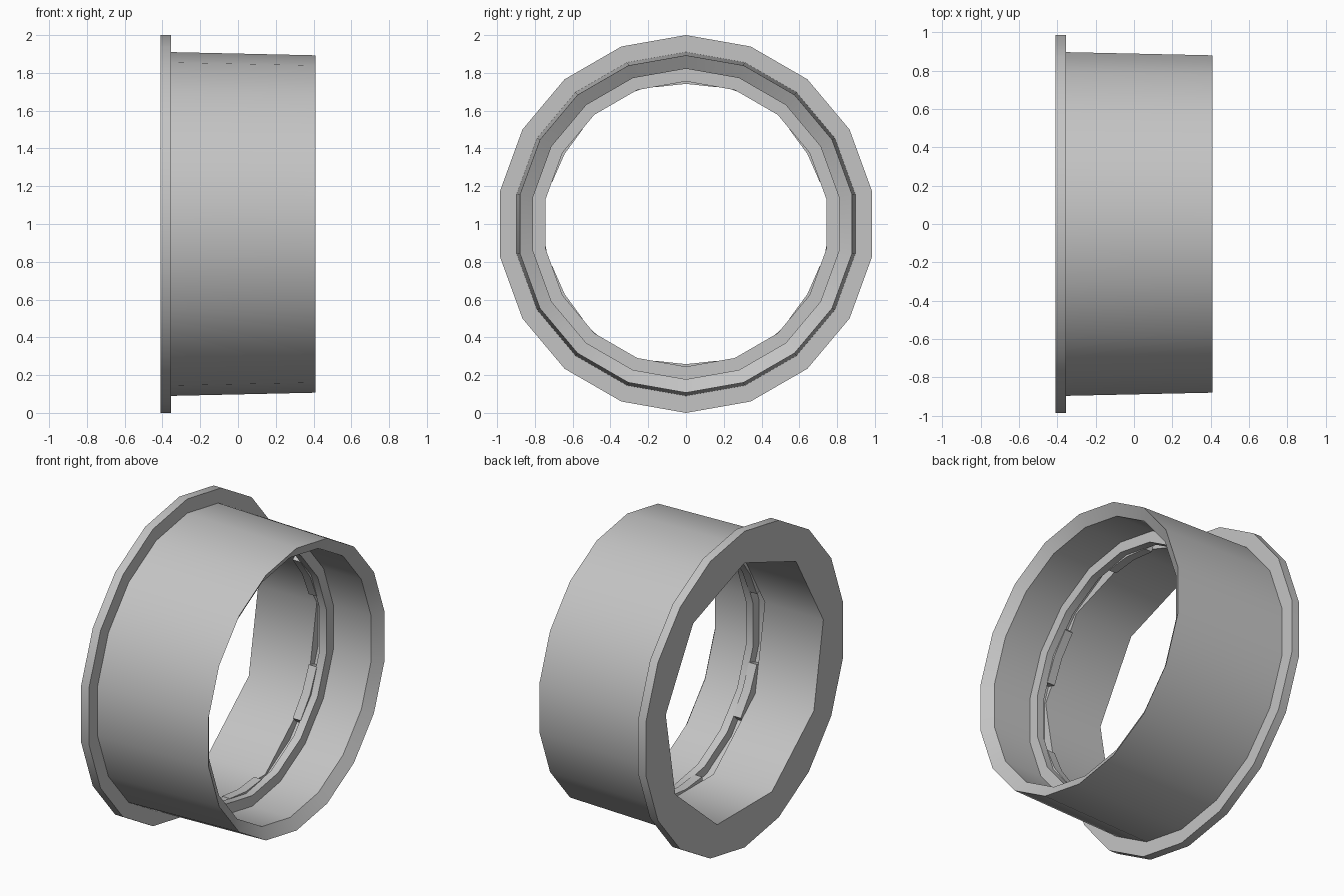
import bpy, bmesh, math

cube = bpy.data.objects.get("Cube")
if cube:
    bpy.data.objects.remove(cube, do_unlink=True)

SIDES = 18
CENTRE_Z = 0.9925 + 0.0075


def make_material(name, colour):
    mat = bpy.data.materials.new(name)
    mat.use_nodes = True
    mat.diffuse_color = colour
    mat.node_tree.nodes["Principled BSDF"].inputs["Base Color"].default_value = colour
    return mat


grey = make_material("plain grey", (0.55, 0.55, 0.55, 1))


def finish(bm, name):
    bmesh.ops.recalc_face_normals(bm, faces=bm.faces)
    mesh = bpy.data.meshes.new(name)
    bm.to_mesh(mesh)
    bm.free()
    mesh.materials.append(grey)
    obj = bpy.data.objects.new(name, mesh)
    bpy.context.collection.objects.link(obj)
    bpy.ops.object.select_all(action='DESELECT')
    obj.select_set(True)
    bpy.context.view_layer.objects.active = obj
    bpy.ops.object.shade_smooth_by_angle(angle=math.radians(42))
    return obj


def ring_point(x, r, degrees):
    a = math.radians(degrees)
    return (x, r * math.cos(a), CENTRE_Z + r * math.sin(a))


def sweep(name, profile, angles, closed):
    """Sweep a closed (x, radius, radius at odd corners) profile about the x axis."""
    bm = bmesh.new()
    loops = []
    for i, ang in enumerate(angles):
        loops.append([bm.verts.new(ring_point(p[0], p[1 + i % 2], ang)) for p in profile])
    count = len(profile)
    pairs = list(zip(loops, loops[1:]))
    if closed:
        pairs.append((loops[-1], loops[0]))
    else:
        bm.faces.new(loops[0])
        bm.faces.new(loops[-1])
    for a, b in pairs:
        for k in range(count):
            n = (k + 1) % count
            bm.faces.new((a[k], a[n], b[n], b[k]))
    return finish(bm, name)


def even(x, r):
    return (x, r, r)


# Flanged sleeve: 18-sided outside, inner step, and a nine-sided rear bore
bore = 0.80
bore_mid = bore * math.cos(math.pi / 9)
sleeve = [
    even(-0.41, 1.0), even(-0.355, 1.0),          # flange rim
    even(-0.355, 0.91), even(0.41, 0.893),        # tapered outer wall
    even(0.365, 0.822), even(0.10, 0.822),        # chamfered mouth
    even(0.10, 0.755), even(0.05, 0.755),         # inner step
    even(0.05, 0.812), even(0.0, 0.812),          # groove
    (0.0, bore, bore_mid), (-0.41, bore, bore_mid),
]
step = 360 / SIDES
sweep("flanged_sleeve", sleeve, [90 + step * i for i in range(SIDES)], True)

# Locking lugs set in the groove
lug = [even(0.0, 0.742), even(0.055, 0.742), even(0.055, 0.815), even(0.0, 0.815)]
for n in range(6):
    mid = 30 + 60 * n
    sweep("locking_lug_%d" % (n + 1), lug, [mid - 12.5, mid, mid + 12.5], False)
